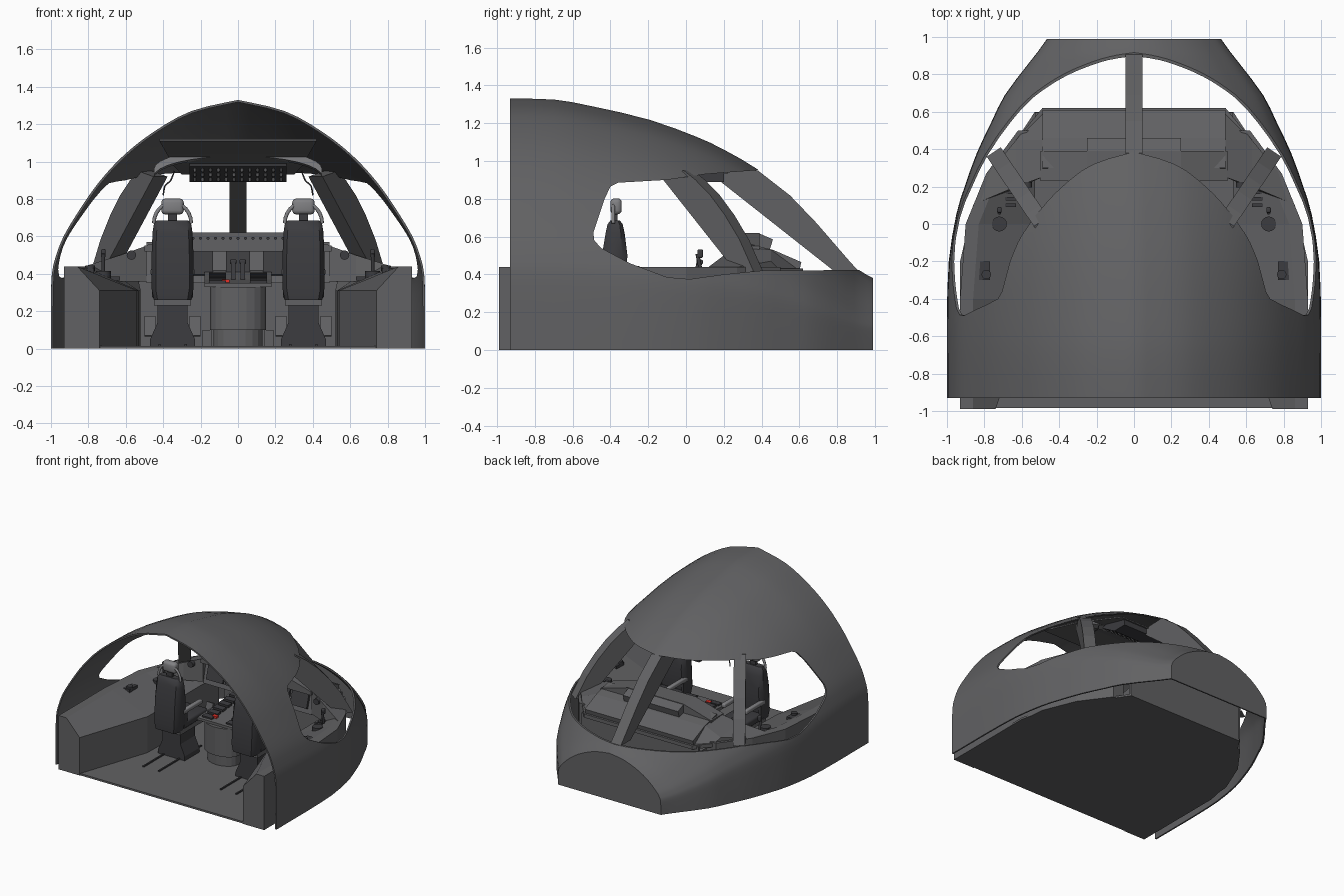
import bpy, bmesh, math
from mathutils import Vector, Matrix

if "Cube" in bpy.data.objects:
    bpy.data.objects.remove(bpy.data.objects["Cube"])

def material(name, c):
    m = bpy.data.materials.new(name)
    m.diffuse_color = (*c, 1)
    m.use_nodes = True
    m.node_tree.nodes["Principled BSDF"].inputs["Base Color"].default_value = m.diffuse_color
    return m

HULL = material("hull_grey", (0.12, 0.12, 0.125))
DARK = material("dark_grey", (0.045, 0.045, 0.05))
LIGHT = material("light_grey", (0.22, 0.22, 0.23))
RED = material("red", (0.8, 0.03, 0.02))

def finish(name, bm, mat=HULL, smooth=None):
    bmesh.ops.recalc_face_normals(bm, faces=bm.faces)
    me = bpy.data.meshes.new(name)
    bm.to_mesh(me)
    bm.free()
    ob = bpy.data.objects.new(name, me)
    bpy.context.collection.objects.link(ob)
    me.materials.append(mat)
    if smooth:
        smooth_it(ob, smooth)
    return ob

def smooth_it(ob, angle):
    bpy.ops.object.select_all(action='DESELECT')
    ob.select_set(True)
    bpy.context.view_layer.objects.active = ob
    bpy.ops.object.shade_smooth_by_angle(angle=math.radians(angle))

def loft(name, rings, mat=HULL, closed=True, caps=(True, True), smooth=None):
    bm = bmesh.new()
    rows = [[bm.verts.new(p) for p in r] for r in rings]
    n = len(rows[0])
    for a, b in zip(rows, rows[1:]):
        for i in range(n if closed else n - 1):
            j = (i + 1) % n
            bm.faces.new((a[i], a[j], b[j], b[i]))
    for use, r in zip(caps, (rows[0], rows[-1])):
        if use:
            bm.faces.new(r)
    return finish(name, bm, mat, smooth)

def refine(pts, k):
    """Catmull-Rom subdivision of a list of points."""
    pts, out = [Vector(p) for p in pts], []
    for i in range(len(pts) - 1):
        a, b, c, d = pts[max(i - 1, 0)], pts[i], pts[i + 1], pts[min(i + 2, len(pts) - 1)]
        for t in [j / k for j in range(k)]:
            out.append(.5 * (2 * b + (c - a) * t + (2 * a - 5 * b + 4 * c - d) * t * t
                             + (3 * b - a - 3 * c + d) * t ** 3))
    return [tuple(p) for p in out + [pts[-1]]]

def prism(name, poly, axis, a, b, mat=HULL):
    """Extrude a 2D outline along x, y or z from a to b."""
    put = {'x': lambda p, t: (t, p[0], p[1]), 'y': lambda p, t: (p[0], t, p[1]),
           'z': lambda p, t: (p[0], p[1], t)}[axis]
    return loft(name, [[put(p, t) for p in poly] for t in (a, b)], mat)

def box(name, loc, size, mat=HULL, rx=0, bevel=0):
    bm = bmesh.new()
    bmesh.ops.create_cube(bm, size=1, matrix=Matrix.Translation(loc) @ Matrix.Rotation(rx, 4, 'X')
                          @ Matrix.Diagonal((*size, 1)))
    if bevel:
        bmesh.ops.bevel(bm, geom=bm.edges[:], offset=bevel, segments=3, affect='EDGES', profile=0.5)
    return finish(name, bm, mat, 40 if bevel else None)

def cyl(name, loc, r, h, mat=HULL, rx=0):
    bm = bmesh.new()
    bmesh.ops.create_cone(bm, cap_ends=True, segments=16, radius1=r, radius2=r, depth=h,
                          matrix=Matrix.Translation(loc) @ Matrix.Rotation(rx, 4, 'X'))
    return finish(name, bm, mat, 40)

def tube(name, pts, r, mat=HULL):
    cu = bpy.data.curves.new(name, 'CURVE')
    cu.dimensions, cu.bevel_depth, cu.bevel_resolution, cu.use_fill_caps = '3D', r, 2, True
    sp = cu.splines.new('POLY')
    sp.points.add(len(pts) - 1)
    for q, p in zip(sp.points, pts):
        q.co = (*p, 1)
    cu.materials.append(mat)
    ob = bpy.data.objects.new(name, cu)
    bpy.context.collection.objects.link(ob)

# Domed fuselage shell: one cross-section scaled by half width and height along y
half = refine([(1, 0), (1, .15), (.995, .3), (.97, .38), (.93, .455), (.85, .555), (.745, .668),
               (.61, .778), (.45, .872), (.25, .955), (0, 1)], 3)
section = half + [(-u, v) for u, v in half[-2::-1]]
stations = refine([(-.93, 1, 1.33), (-.7, 1, 1.325), (-.5, 1, 1.29), (-.2, .99, 1.22), (.05, .95, 1.13),
                   (.2, .905, 1.06), (.38, .84, .955), (.55, .76, .82), (.69, .69, .675), (.85, .57, .49),
                   (.92, .515, .42), (.99, .465, .38)], 2)
shell = loft("fuselage_shell", [[(u * w, y, v * h) for u, v in section] for y, w, h in stations],
             closed=False, caps=(False, True))
sol = shell.modifiers.new("thickness", 'SOLIDIFY')
sol.thickness, sol.offset = 0.012, -1

# Wrap-round window opening cut straight through from the side
window = prism("window_cutter", [(-.49, .62), (-.43, .8), (-.40, .865), (-.36, .885), (-.1, .9), (.1, .93),
               (.4, .953), (1.3, .953), (1.3, .425), (.4, .42), (.2, .4), (.02, .375), (-.1, .385),
               (-.3, .46), (-.45, .54), (-.485, .58)], 'x', -1.3, 1.3)
window.hide_render = True
cut = shell.modifiers.new("windows", 'BOOLEAN')
cut.operation, cut.object, cut.solver = 'DIFFERENCE', window, 'EXACT'
dep = bpy.context.evaluated_depsgraph_get()
cut_mesh = bpy.data.meshes.new_from_object(shell.evaluated_get(dep))
shell.modifiers.clear()
shell.data = cut_mesh
bpy.data.objects.remove(window)
smooth_it(shell, 25)

# Windscreen posts
prism("centre_post", [(.12, .94), (.38, .95), (.55, .818), (.69, .672), (.85, .487), (.91, .42), (.78, .42)],
      'x', -.045, .045)
for s in (-1, 1):
    d, n = Vector((-.21, -.31, 0)), Vector((.83, -.56, 0)) * .045
    outline = [(0, .41), (.25, .585), (.5, .715), (.75, .82), (1, .9), (1.2, .95), (1.6, .92), (.3, .41)]
    rings = []
    for k in (-1, 1):
        pts = [Vector((.75, .385, z)) + d * t + n * k for t, z in outline]
        rings.append([(p.x * s, p.y, p.z) for p in pts])
    loft("side_post", rings)

# Floor and front bulkhead
prism("floor", [(-.93, -.985), (.93, -.985), (.93, -.2), (.86, .1), (.53, .6), (-.53, .6), (-.86, .1),
                (-.93, -.2)], 'z', 0, .015)
box("bulkhead", (0, .585, .21), (1.06, .02, .42))

for s in (-1, 1):
    # Side console with sloped top
    rings = [[(s * x, y, z) for x, z in ((o, 0), (o, .44), (o - .07, .44), (i, .31), (i, 0))]
             for y, o, i in ((-.99, .93, .74), (-.4, .93, .54), (0, .9, .53), (.27, .79, .53), (.5, .62, .52))]
    loft("side_console", rings)
    # Side stick, tiller and console switches
    cyl("stick_base", (s * .72, 0, .39), .04, .05, DARK)
    cyl("side_stick", (s * .72, .07, .46), .01, .1, DARK, rx=.2)
    box("stick_grip", (s * .72, .075, .51), (.025, .03, .045), DARK, bevel=.008)
    box("console_tray", (s * .8, -.25, .415), (.06, .1, .03), DARK)
    cyl("tiller", (s * .79, -.27, .43), .025, .03, DARK)
    for k in range(5):
        box("console_switch", (s * .66, .1 + k * .035, .375), (.06, .02, .02), DARK)
    # Angled side instrument wing with air vent
    loft("side_panel", [[(s * x, y, z) for x, y, z in r] for r in (
        [(.49, .25, .36), (.49, .25, .55), (.49, .45, .53), (.49, .6, .42)],
        [(.63, .19, .36), (.63, .2, .5), (.63, .45, .47), (.59, .5, .42)],
        [(.82, .1, .36), (.82, .12, .44), (.77, .28, .44), (.75, .3, .42)])])
    cyl("air_vent", (s * .57, .21, .5), .025, .03, DARK, rx=math.pi / 2)
    # Displays
    for x in (.38, .21):
        box("display", (s * x, .264, .46), (.15, .02, .14), DARK, rx=-.29)
    # Rudder pedals
    for x in (.23, .47):
        box("pedal", (s * x, .3, .12), (.06, .02, .11), HULL, rx=-.3)
        box("pedal_arm", (s * x, .36, .08), (.03, .12, .03), DARK)
    # Hanging grab cable
    tube("grab_cable", refine([(s * .34, 0, .95), (s * .36, 0, .9), (s * .39, 0, .87), (s * .4, 0, .82)], 4),
         .004, DARK)

    # Crew seat
    c = s * .35
    prism("seat_base", [(c - .12, .015), (c + .12, .015), (c + .12, .05), (c + .08, .14), (c + .08, .25),
                        (c - .08, .25), (c - .08, .14), (c - .12, .05)], 'y', -.36, -.17, DARK)
    box("seat_pan", (c, -.24, .25), (.2, .3, .04), HULL)
    box("seat_cushion", (c, -.2, .295), (.22, .32, .06), DARK, bevel=.018)
    rows = []
    for z, w, y0, y1 in ((.26, .1, -.45, -.33), (.32, .112, -.455, -.32), (.5, .112, -.445, -.31),
                         (.62, .107, -.425, -.325), (.665, .1, -.415, -.335), (.685, .085, -.4, -.35)):
        rows.append([(c + w * u, (y0 + y1) / 2 + (y1 - y0) / 2 * v, z) for u, v in
                     ((1, -.5), (.8, -1), (-.8, -1), (-1, -.5), (-1, .6), (-.8, 1), (.8, 1), (1, .6))])
    loft("seat_back", rows, DARK, smooth=40)
    box("headrest", (c, -.37, .76), (.12, .06, .085), LIGHT, bevel=.022)
    box("headrest_stem", (c, -.375, .7), (.05, .025, .06), DARK)
    tube("headrest_hoop", [(c + .1 * math.cos(a), -.385, .67 + .11 * math.sin(a))
                           for a in [math.pi * k / 12 for k in range(13)]], .01, LIGHT)
    for t in (-1, 1):
        box("armrest", (c + t * .1, -.24, .41), (.035, .24, .035), LIGHT, bevel=.01)
        box("armrest_bracket", (c + t * .1, -.33, .35), (.02, .04, .12), DARK)
        box("floor_rail", (c + t * .07, -.35, .02), (.012, .55, .01), DARK)

# Main instrument panel, glareshield hood and front deck
prism("instrument_panel", [(.25, .35), (.3, .57), (.46, .53), (.61, .465), (.6, .42), (.4, .35)], 'x', -.49, .49)
prism("glareshield", [(-.5, .52), (-.5, .55), (-.25, .62), (.25, .62), (.5, .55), (.5, .52)], 'y', .23, .39)
prism("hood_front", [(.38, .62), (.46, .585), (.44, .52), (.38, .52)], 'x', -.25, .25)
prism("deck", [(-.49, .62), (.49, .62), (.63, .45), (.63, .27), (-.63, .27), (-.63, .45)], 'z', .4, .43)
box("centre_display", (0, .264, .46), (.13, .02, .16), DARK, rx=-.29)
for k in range(13):
    cyl("glareshield_knob", (-.24 + k * .04, .225, .59), .008, .02, DARK, rx=math.pi / 2)

# Centre pedestal with rounded rear
arc = [(.15 * math.cos(a), -.2 - .1 * math.sin(a)) for a in [math.pi * k / 10 for k in range(11)]]
prism("pedestal_body", [(.15, .3)] + arc + [(-.15, .3)], 'z', .1, .33)
prism("pedestal_foot", [(.13, .3)] + [(x * .88, y + .02) for x, y in arc] + [(-.13, .3)], 'z', .01, .1)
prism("pedestal_top", [(-.27, .33), (-.27, .35), (.05, .37), (.28, .42), (.28, .33)], 'x', -.18, .18)
for s in (-1, 1):
    box("pedestal_side", (s * .165, .1, .05), (.05, .36, .1))
    box("thrust_lever", (s * .025, .06, .41), (.025, .03, .1), DARK, rx=-.2)
    box("lever_knob", (s * .025, .072, .465), (.035, .035, .025), DARK, bevel=.008)
    for k in range(6):
        box("pedestal_keypad", (s * .11, -.22 + k * .07, .355 + .008 * k), (.09, .05, .02), DARK, rx=.06)
box("red_lever", (-.065, -.2, .36), (.04, .03, .02), RED)

# Ceiling lining, header arch and overhead switch panel
loft("ceiling_lining", [[(-w, y, z), (w, y, z), (w, y, z + .01), (-w, y, z + .01)]
                        for y, w, z in ((-.55, .42, 1.11), (-.2, .38, 1.04), (0, .35, .985), (.22, .3, .93))])
arch = [(.45 * math.cos(a), .96 + .11 * math.sin(a)) for a in [math.pi * k / 16 for k in range(17)]]
loft("header_arch", [[(x, -.14, z), (x, -.06, z - .02), (x, -.06, z - .05), (x, -.14, z - .04)]
                     for x, z in arch], LIGHT, smooth=40)
prism("overhead_panel", [(-.06, .975), (.08, .89), (.2, .89), (.2, .95), (0, 1.0)], 'x', -.26, .26, DARK)
for r in range(3):
    for k in range(12):
        t = .2 + .3 * r
        cyl("overhead_switch", (-.231 + k * .042, -.06 + .14 * t, .975 - .085 * t), .008, .02,
            LIGHT if (k + r) % 3 == 0 else HULL, rx=.55)
